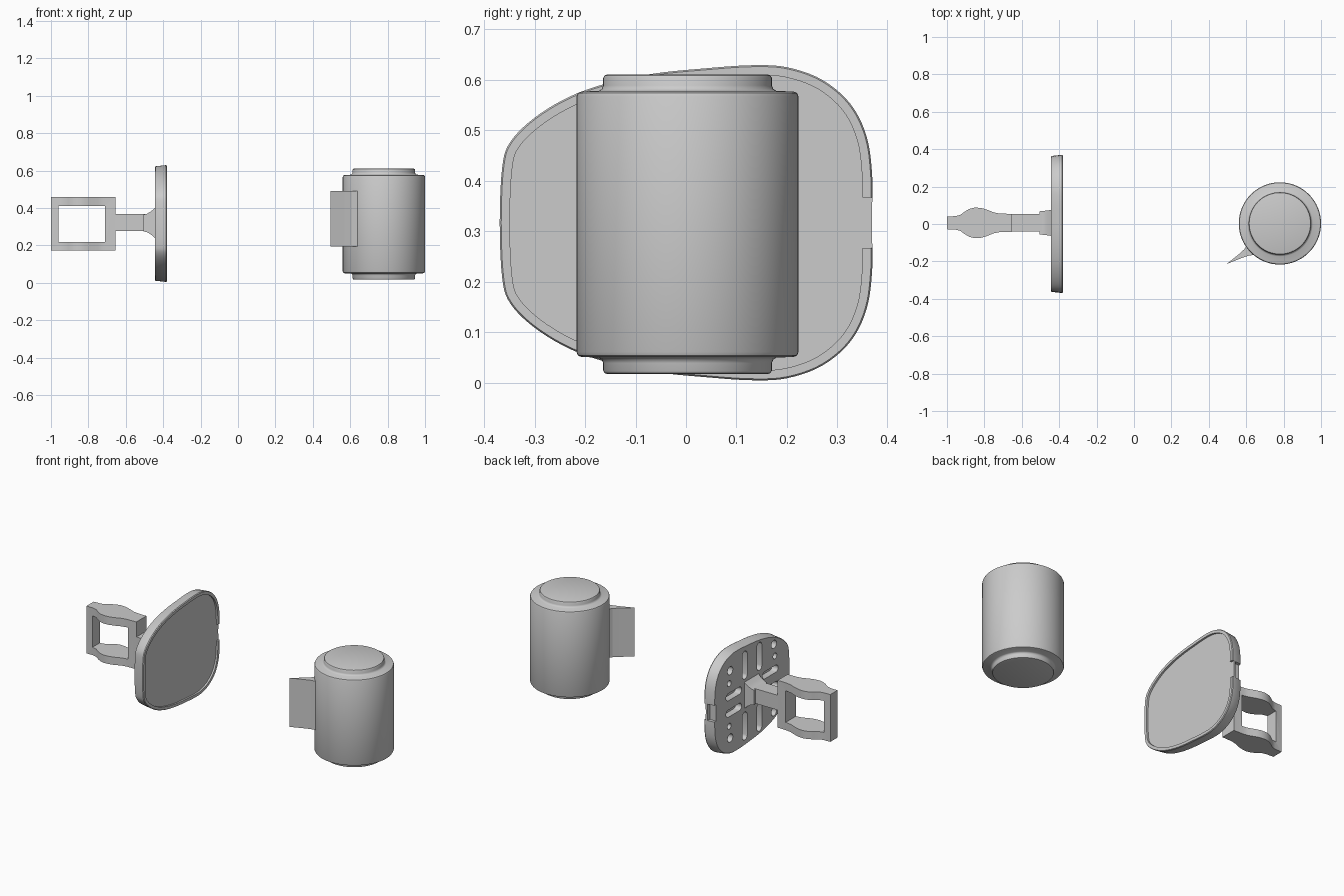
import bpy, bmesh, math
from mathutils import Vector

cube = bpy.data.objects.get("Cube")
if cube:
    bpy.data.objects.remove(cube, do_unlink=True)

grey = bpy.data.materials.new("plain grey")
grey.use_nodes = True
grey.diffuse_color = (0.6, 0.6, 0.6, 1)
grey.node_tree.nodes["Principled BSDF"].inputs["Base Color"].default_value = (0.6, 0.6, 0.6, 1)

MID_Z = 0.317          # height of the bracket's mirror plane


def finish(name, bm, smooth=True):
    bmesh.ops.recalc_face_normals(bm, faces=bm.faces)
    mesh = bpy.data.meshes.new(name)
    bm.to_mesh(mesh)
    bm.free()
    obj = bpy.data.objects.new(name, mesh)
    bpy.context.collection.objects.link(obj)
    mesh.materials.append(grey)
    if smooth:
        shade(obj)
    return obj


def shade(obj):
    bpy.ops.object.select_all(action='DESELECT')
    obj.select_set(True)
    bpy.context.view_layer.objects.active = obj
    bpy.ops.object.shade_smooth_by_angle(angle=math.radians(35))


def loft(bm, rings):
    """Join closed rings of equal length and cap both ends."""
    loops = [[bm.verts.new(p) for p in ring] for ring in rings]
    n = len(loops[0])
    for a, b in zip(loops, loops[1:]):
        for i in range(n):
            j = (i + 1) % n
            bm.faces.new((a[i], a[j], b[j], b[i]))
    bm.faces.new(loops[0][::-1])
    bm.faces.new(loops[-1])


def spline(pts, steps):
    """Closed smooth curve through 2D points."""
    out, n = [], len(pts)
    for i in range(n):
        a, b, c, d = (Vector(pts[(i + k) % n]) for k in (-1, 0, 1, 2))
        for s in range(steps):
            t = s / steps
            out.append(0.5 * (2 * b + (c - a) * t + (2 * a - 5 * b + 4 * c - d) * t * t
                              + (3 * b - a - 3 * c + d) * t ** 3))
    return out


def inset(loop, dist):
    out, n = [], len(loop)
    for i, p in enumerate(loop):
        t = (loop[(i + 1) % n] - loop[i - 1]).normalized()
        out.append(p + Vector((t.y, -t.x)) * dist)
    return out


def box(bm, x, y, z):
    loft(bm, [[(i, y[0], z[0]), (i, y[1], z[0]), (i, y[1], z[1]), (i, y[0], z[1])] for i in x])


def slot(bm, y, z, hy, hz, x=(-0.5, -0.405)):
    """Round-ended pocket cutter; equal half sizes give a round hole."""
    r = min(hy, hz)
    ring = []
    for i in range(24):
        a = (i + 0.5) / 24 * math.tau
        c, s = math.cos(a), math.sin(a)
        ring.append((y + c * r + math.copysign(hy - r, c), z + s * r + math.copysign(hz - r, s)))
    loft(bm, [[(i, p[0], p[1]) for p in ring] for i in x])


def cut(obj, cutter):
    mod = obj.modifiers.new("cut", 'BOOLEAN')
    mod.operation, mod.solver, mod.object = 'DIFFERENCE', 'EXACT', cutter
    cutter.hide_render = True
    bpy.context.view_layer.objects.active = obj
    bpy.ops.object.modifier_apply(modifier=mod.name)
    bpy.data.objects.remove(cutter, do_unlink=True)
    shade(obj)


# Cylinder with stepped round ends, turned from half a profile
half = [(0.158, 0.297), (0.164, 0.295), (0.167, 0.29), (0.167, 0.275), (0.170, 0.268),
        (0.176, 0.264), (0.210, 0.263), (0.217, 0.260), (0.220, 0.253)]
profile = half + [(r, -h) for r, h in reversed(half)]
bm = bmesh.new()
loft(bm, [[(0.78 + r * math.cos(i / 64 * math.tau), 0.003 + r * math.sin(i / 64 * math.tau), 0.314 + h)
           for i in range(64)] for r, h in profile])
finish("cylinder_body", bm)

# Pointed fin on the cylinder's side
fin = [(0.495, -0.214), (0.56, -0.162), (0.59, -0.135), (0.605, -0.11), (0.66, -0.09),
       (0.69, -0.15), (0.64, -0.165), (0.61, -0.17), (0.57, -0.184)]
bm = bmesh.new()
loft(bm, [[(x, y, z) for x, y in fin] for z in (0.195, 0.492)])
finish("side_fin", bm, smooth=False)

# Rounded plate with a raised rim round a sunken face
upper = [(0.369, 0.09), (0.358, 0.17), (0.326, 0.235), (0.27, 0.283), (0.20, 0.308), (0.13, 0.312),
         (0.04, 0.306), (-0.06, 0.296), (-0.15, 0.278), (-0.23, 0.25), (-0.30, 0.208),
         (-0.348, 0.16), (-0.364, 0.11)]
outline = spline([(0.369, 0)] + upper + [(-0.369, 0)] + [(y, -z) for y, z in reversed(upper)], 5)
rings = [(-0.445, 0.010), (-0.440, 0.006), (-0.385, 0), (-0.380, 0.003), (-0.380, 0.02), (-0.391, 0.02)]
bm = bmesh.new()
loft(bm, [[(x, p.x, p.y + MID_Z) for p in inset(outline, -d)] for x, d in rings])
plate = finish("mount_plate", bm)

# Pockets, screw holes and edge notch
bm = bmesh.new()
for sy in (-1, 1):
    for sz in (-1, 1):
        slot(bm, sy * 0.07, MID_Z + sz * 0.185, 0.024, 0.085)
        slot(bm, sy * 0.175, MID_Z + sz * 0.05, 0.075, 0.022)
        slot(bm, sy * 0.21, MID_Z + sz * 0.205, 0.025, 0.025)
        slot(bm, sy * 0.22, MID_Z + sz * 0.13, 0.018, 0.018)
box(bm, (-0.5, -0.403), (0.347, 0.45), (MID_Z - 0.05, MID_Z + 0.05))
box(bm, (-0.391, -0.3), (0.343, 0.45), (MID_Z - 0.05, MID_Z + 0.05))
cut(plate, finish("plate_cutter", bm))

# Flared hub and straight stem
MID_Y = 0.006
bm = bmesh.new()
sections = [(-0.505, 0.062, 0.045), (-0.485, 0.064, 0.05), (-0.465, 0.066, 0.062), (-0.44, 0.07, 0.084)]
loft(bm, [[(x, MID_Y + a * hy, 0.32 + b * hz) for a, b in ((-1, -1), (1, -1), (1, 1), (-1, 1))]
          for x, hy, hz in sections])
finish("stem_hub", bm)
bm = bmesh.new()
box(bm, (-0.67, -0.49), (MID_Y - 0.047, MID_Y + 0.047), (0.278, 0.368))
finish("stem", bm, smooth=False)

# Open grip frame, bulging in plan
plan = [(-1.0, 0.034), (-0.955, 0.036), (-0.93, 0.042), (-0.905, 0.06), (-0.88, 0.075), (-0.85, 0.082),
        (-0.82, 0.08), (-0.79, 0.072), (-0.75, 0.056), (-0.72, 0.05), (-0.655, 0.048)]
bm = bmesh.new()
loft(bm, [[(x, MID_Y - w, z) for x, w in plan] + [(x, MID_Y + w, z) for x, w in reversed(plan)]
          for z in (0.172, 0.46)])
frame = finish("grip_frame", bm)
bm = bmesh.new()
box(bm, (-0.96, -0.71), (-0.2, 0.2), (0.219, 0.411))
cut(frame, finish("window_cutter", bm))
